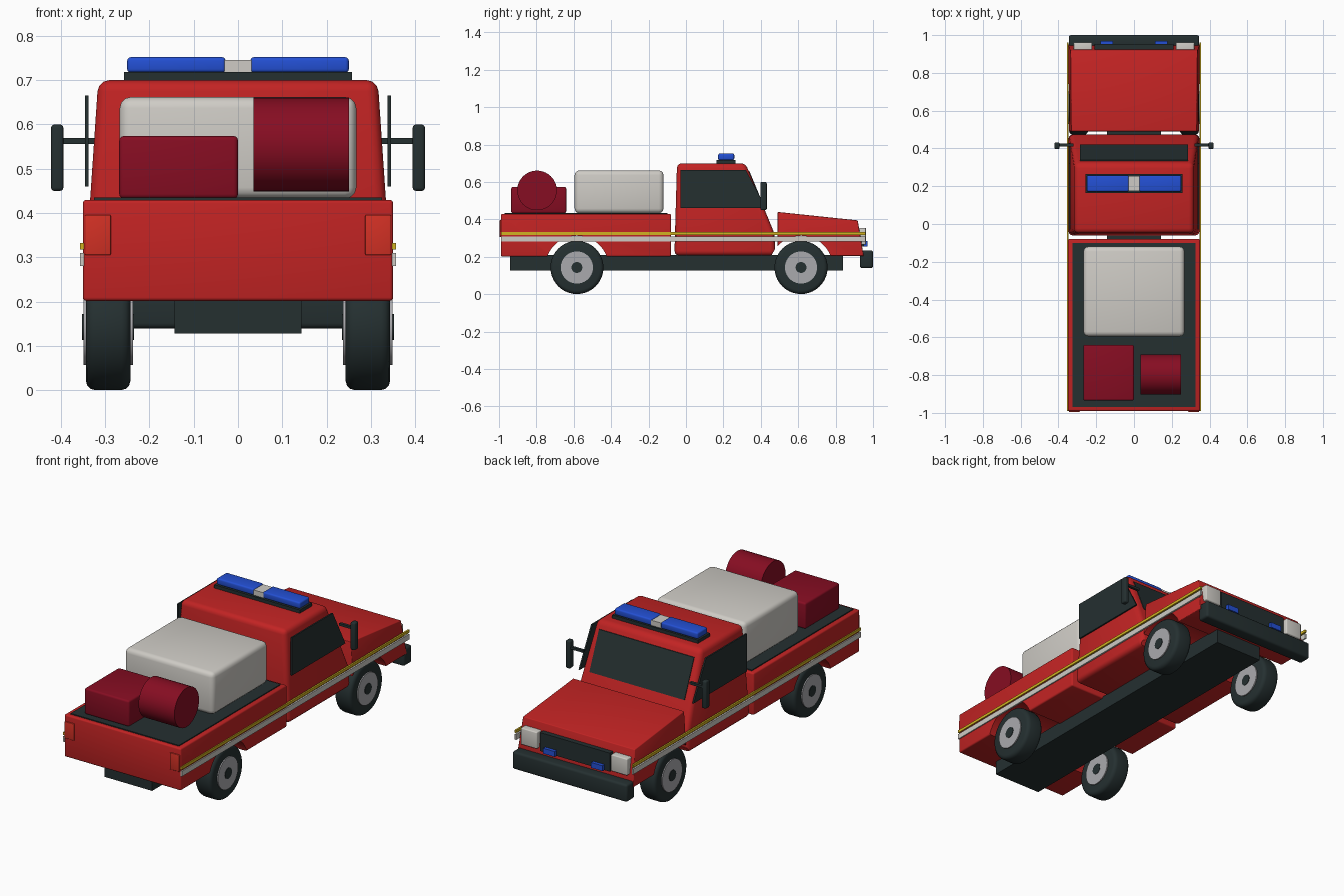
import bpy, bmesh, math
from mathutils import Matrix, Vector

cube = bpy.data.objects.get("Cube")
if cube:
    bpy.data.objects.remove(cube, do_unlink=True)


def material(name, r, g, b):
    m = bpy.data.materials.new(name)
    m.use_nodes = True
    m.diffuse_color = (r, g, b, 1)
    m.node_tree.nodes["Principled BSDF"].inputs["Base Color"].default_value = (r, g, b, 1)
    return m


RED = material("body red", 0.54, 0.017, 0.017)
DARK = material("dark trim", 0.018, 0.029, 0.03)
GREY = material("pale grey", 0.62, 0.6, 0.56)
CRIMSON = material("deep crimson", 0.24, 0.004, 0.016)
BLUE = material("beacon blue", 0.017, 0.08, 0.66)
YELLOW = material("stripe yellow", 0.65, 0.45, 0.015)
LAMP = material("lamp red", 0.65, 0.03, 0.018)
STEEL = material("wheel steel", 0.4, 0.4, 0.42)


def finish(name, bm, mat, bevel=0, segments=3):
    """Round the edges, then turn the bmesh into a shaded object."""
    bmesh.ops.recalc_face_normals(bm, faces=bm.faces)
    if bevel:
        edges = [e for e in bm.edges if e.calc_face_angle(0) > 0.3]
        bmesh.ops.bevel(bm, geom=edges, offset=bevel, segments=segments,
                        profile=0.5, affect='EDGES', clamp_overlap=True)
    mesh = bpy.data.meshes.new(name)
    bm.to_mesh(mesh)
    bm.free()
    mesh.materials.append(mat)
    obj = bpy.data.objects.new(name, mesh)
    bpy.context.collection.objects.link(obj)
    smooth(obj)
    return obj


def select(obj):
    bpy.ops.object.select_all(action='DESELECT')
    obj.select_set(True)
    bpy.context.view_layer.objects.active = obj


def smooth(obj):
    select(obj)
    bpy.ops.object.shade_smooth_by_angle(angle=math.radians(35))


def box(name, x, y, z, mat, bevel=0):
    bm = bmesh.new()
    size = [b - a for a, b in (x, y, z)]
    mid = [(a + b) / 2 for a, b in (x, y, z)]
    bmesh.ops.create_cube(bm, size=1, matrix=Matrix.Translation(mid) @ Matrix.Diagonal((*size, 1)))
    return finish(name, bm, mat, bevel)


def prism(name, profile, left, right, mat, bevel=0):
    """Side profile of (y, z) points; left and right give x for a height z."""
    bm = bmesh.new()
    a = [bm.verts.new((left(z), y, z)) for y, z in profile]
    b = [bm.verts.new((right(z), y, z)) for y, z in profile]
    bm.faces.new(a)
    bm.faces.new(b[::-1])
    for i in range(len(a)):
        j = (i + 1) % len(a)
        bm.faces.new((a[i], b[i], b[j], a[j]))
    return finish(name, bm, mat, bevel)


def drum(name, x, y, z, radius, mat, bevel=0):
    """Cylinder lying along x."""
    bm = bmesh.new()
    turn = Matrix.Translation((sum(x) / 2, y, z)) @ Matrix.Rotation(math.pi / 2, 4, 'Y')
    bmesh.ops.create_cone(bm, cap_ends=True, segments=40, radius1=radius, radius2=radius,
                          depth=x[1] - x[0], matrix=turn)
    return finish(name, bm, mat, bevel)


def span(side, a, b):
    return tuple(sorted((side * a, side * b)))


AXLES = {"rear": -0.583, "front": 0.615}
HUB_Z = 0.143


def cut_arch(obj, y):
    cutter = drum("arch_cutter", (-0.6, 0.6), y, HUB_Z, 0.17, RED)
    cutter.hide_render = True
    mod = obj.modifiers.new("arch", 'BOOLEAN')
    mod.operation, mod.solver, mod.object = 'DIFFERENCE', 'EXACT', cutter
    select(obj)
    bpy.ops.object.modifier_apply(modifier=mod.name)
    bpy.data.objects.remove(cutter, do_unlink=True)
    smooth(obj)


# Chassis and bumper
box("chassis", (-0.143, 0.143), (-0.94, 0.84), (0.128, 0.21), DARK)
box("bumper", (-0.345, 0.345), (0.93, 1.0), (0.14, 0.235), DARK, 0.012)

# Load bed
bed = box("load_bed", (-0.35, 0.35), (-0.99, -0.08), (0.202, 0.43), RED, 0.008)
cut_arch(bed, AXLES["rear"])
box("bed_floor", (-0.325, 0.325), (-0.97, -0.1), (0.427, 0.435), DARK)
box("water_tank", (-0.267, 0.267), (-0.595, -0.12), (0.433, 0.662), GREY, 0.025)
box("equipment_locker", (-0.268, 0), (-0.935, -0.64), (0.433, 0.574), CRIMSON, 0.01)
drum("hose_reel", (0.035, 0.25), -0.797, 0.555, 0.106, CRIMSON)

# Cab and bonnet, narrowing upwards
taper = lambda z: 0.349 - (z - 0.205) * 0.068
cab = prism("cab", [(-0.062, 0.207), (-0.048, 0.7), (0.318, 0.7), (0.475, 0.32), (0.475, 0.207)],
            lambda z: -taper(z), taper, RED, 0.025)
cut_arch(cab, AXLES["front"])
bonnet = prism("bonnet", [(0.49, 0.205), (0.49, 0.44), (0.918, 0.395), (0.95, 0.205)],
               lambda z: -taper(z), taper, RED, 0.004)
cut_arch(bonnet, AXLES["front"])

# Windscreen follows the slope of the cab front
screen_y = lambda z: 0.318 + (0.7 - z) * 0.413
prism("windscreen", [(screen_y(0.66) - 0.004, 0.66), (screen_y(0.66) + 0.004, 0.66),
                     (screen_y(0.46) + 0.004, 0.46), (screen_y(0.46) - 0.004, 0.46)],
      lambda z: -0.285, lambda z: 0.285, DARK)

# Beacon bar on the roof
box("beacon_base", (-0.257, 0.257), (0.163, 0.265), (0.695, 0.718), DARK)
box("beacon_centre", (-0.03, 0.03), (0.175, 0.255), (0.717, 0.746), GREY)

# Front panel
box("grille", (-0.21, 0.21), (0.91, 0.952), (0.255, 0.355), DARK)

for side, label in ((1, "left"), (-1, "right")):
    # Side windows, mirrors and stripes
    prism("window_" + label, [(-0.03, 0.46), (-0.03, 0.665), (0.32, 0.665), (0.428, 0.46)],
          lambda z: side * 0.337, lambda z: side * 0.345, DARK)
    box("mirror_arm_" + label, span(side, 0.32, 0.4), (0.41, 0.425), (0.556, 0.569), DARK)
    box("mirror_" + label, span(side, 0.394, 0.422), (0.397, 0.432), (0.45, 0.6), DARK, 0.008)
    box("yellow_stripe_" + label, span(side, 0.347, 0.356), (-0.99, 0.96), (0.318, 0.333), YELLOW)
    box("pale_stripe_" + label, span(side, 0.347, 0.356), (-0.99, 0.96), (0.281, 0.31), GREY)

    # Lamps
    box("tail_lamp_" + label, span(side, 0.287, 0.345), (-0.996, -0.98), (0.305, 0.396), LAMP, 0.003)
    box("headlamp_" + label, span(side, 0.222, 0.32), (0.91, 0.962), (0.265, 0.355), GREY, 0.005)
    box("grille_beacon_" + label, span(side, 0.11, 0.178), (0.945, 0.97), (0.256, 0.285), BLUE)
    box("roof_beacon_" + label, span(side, 0.028, 0.25), (0.172, 0.258), (0.717, 0.752), BLUE, 0.008)

    # Wheels
    for axle, y in AXLES.items():
        tag = axle + "_" + label
        drum("tyre_" + tag, span(side, 0.243, 0.343), y, HUB_Z, 0.142, DARK, 0.02)
        drum("rim_" + tag, span(side, 0.237, 0.349), y, HUB_Z, 0.086, STEEL)
        drum("hub_" + tag, span(side, 0.235, 0.352), y, HUB_Z, 0.029, DARK)
